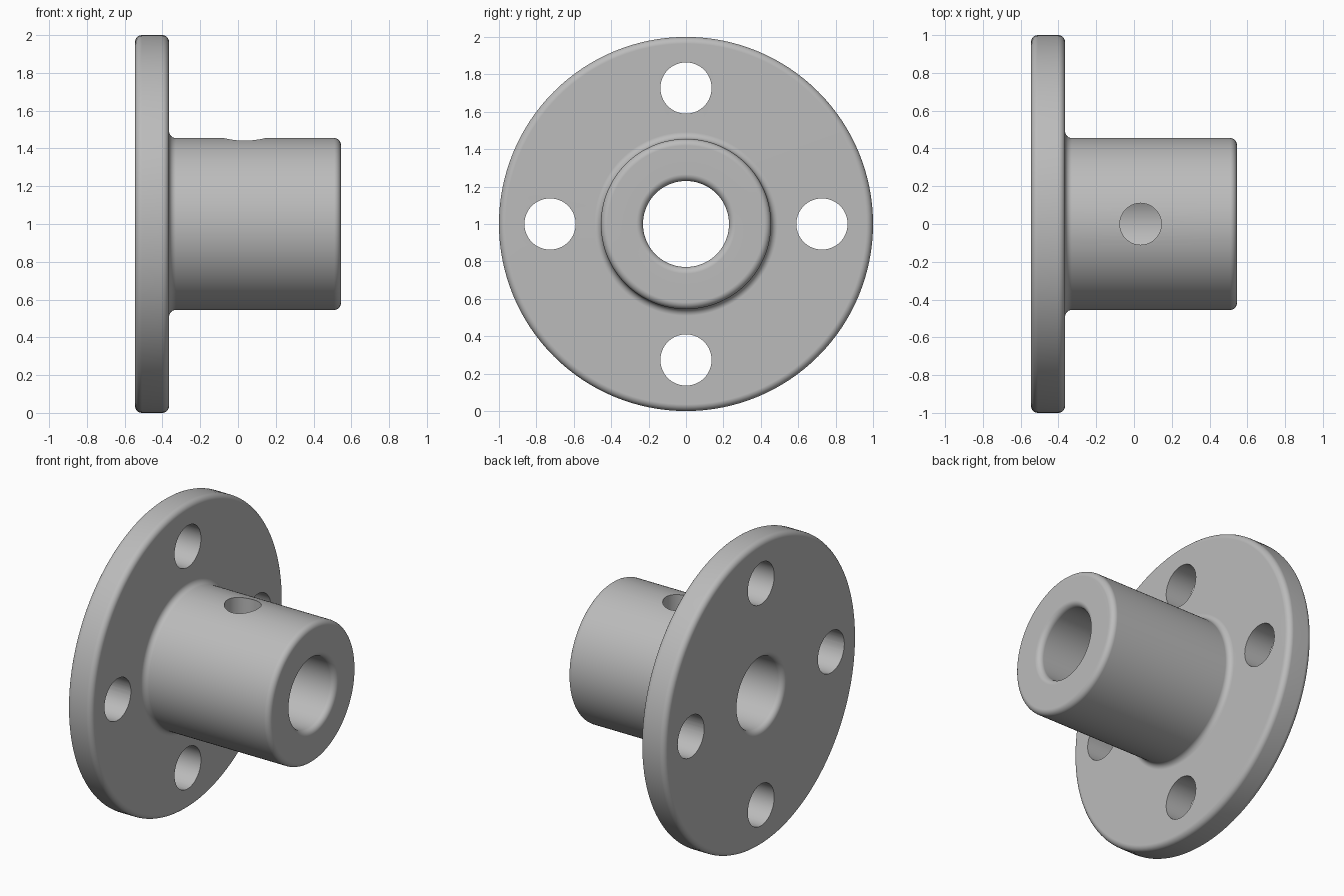
import bpy
import bmesh
from math import pi, sin, cos
from mathutils import Matrix, Vector

cube = bpy.data.objects.get("Cube")
if cube:
    bpy.data.objects.remove(cube, do_unlink=True)

# Main dimensions
END, STEP = 0.545, -0.365
FLANGE_R, HUB_R, BORE_R = 1.0, 0.455, 0.23
FILLET = 0.036
BOLT_CIRCLE, BOLT_R = 0.727, 0.137
SCREW_X, SCREW_R = 0.035, 0.11

steel = bpy.data.materials.new("plain grey metal")
steel.use_nodes = True
grey = (0.5, 0.5, 0.5, 1)
steel.diffuse_color = grey
steel.node_tree.nodes["Principled BSDF"].inputs["Base Color"].default_value = grey


def arc(x, r, start, turn):
    """Quarter-circle of profile points about (x, r)."""
    return [(x + FILLET * cos(start + turn * i / 6), r + FILLET * sin(start + turn * i / 6))
            for i in range(7)]


def make_object(name, bm):
    mesh = bpy.data.meshes.new(name)
    bm.to_mesh(mesh)
    bm.free()
    obj = bpy.data.objects.new(name, mesh)
    bpy.context.collection.objects.link(obj)
    return obj


# Flange and hub: one filleted profile turned about the x axis
f, q = FILLET, pi / 2
profile = (arc(-END + f, BORE_R + f, -q, -q)
           + arc(-END + f, FLANGE_R - f, pi, -q)
           + arc(STEP - f, FLANGE_R - f, q, -q)
           + arc(STEP + f, HUB_R + f, pi, q)
           + arc(END - f, HUB_R - f, q, -q)
           + arc(END - f, BORE_R + f, 0, -q))
bm = bmesh.new()
verts = [bm.verts.new((x, 0, r)) for x, r in profile]
edges = [bm.edges.new((a, b)) for a, b in zip(verts, verts[1:] + verts[:1])]
bmesh.ops.spin(bm, geom=verts + edges, axis=(1, 0, 0), cent=(0, 0, 0),
               angle=2 * pi, steps=128)
bmesh.ops.remove_doubles(bm, verts=bm.verts, dist=1e-4)
bmesh.ops.recalc_face_normals(bm, faces=bm.faces)
bmesh.ops.translate(bm, verts=bm.verts, vec=(0, 0, 1))
body = make_object("flanged_hub", bm)
body.data.materials.append(steel)


# Cutters: four bolt holes and one set-screw hole
def cylinder(bm, centre, radius, depth, rotation):
    bmesh.ops.create_cone(bm, cap_ends=True, segments=64, radius1=radius, radius2=radius,
                          depth=depth, matrix=Matrix.Translation(centre) @ rotation)


bm = bmesh.new()
for i in range(4):
    a = i * q
    cylinder(bm, Vector((-0.45, BOLT_CIRCLE * cos(a), 1 + BOLT_CIRCLE * sin(a))),
             BOLT_R, 0.4, Matrix.Rotation(q, 4, "Y"))
cylinder(bm, Vector((SCREW_X, 0, 1.3)), SCREW_R, 0.6, Matrix.Identity(4))
cutter = make_object("hole_cutters", bm)
cutter.hide_render = True

bpy.ops.object.select_all(action="DESELECT")
bpy.context.view_layer.objects.active = body
body.select_set(True)
cut = body.modifiers.new("holes", "BOOLEAN")
cut.operation = "DIFFERENCE"
cut.solver = "EXACT"
cut.object = cutter
bpy.ops.object.modifier_apply(modifier=cut.name)
bpy.data.objects.remove(cutter, do_unlink=True)

# Smooth the turned surfaces and keep hole rims crisp
bpy.ops.object.shade_smooth_by_angle(angle=pi / 6)
normals = body.modifiers.new("weighted normals", "WEIGHTED_NORMAL")
normals.keep_sharp = True
